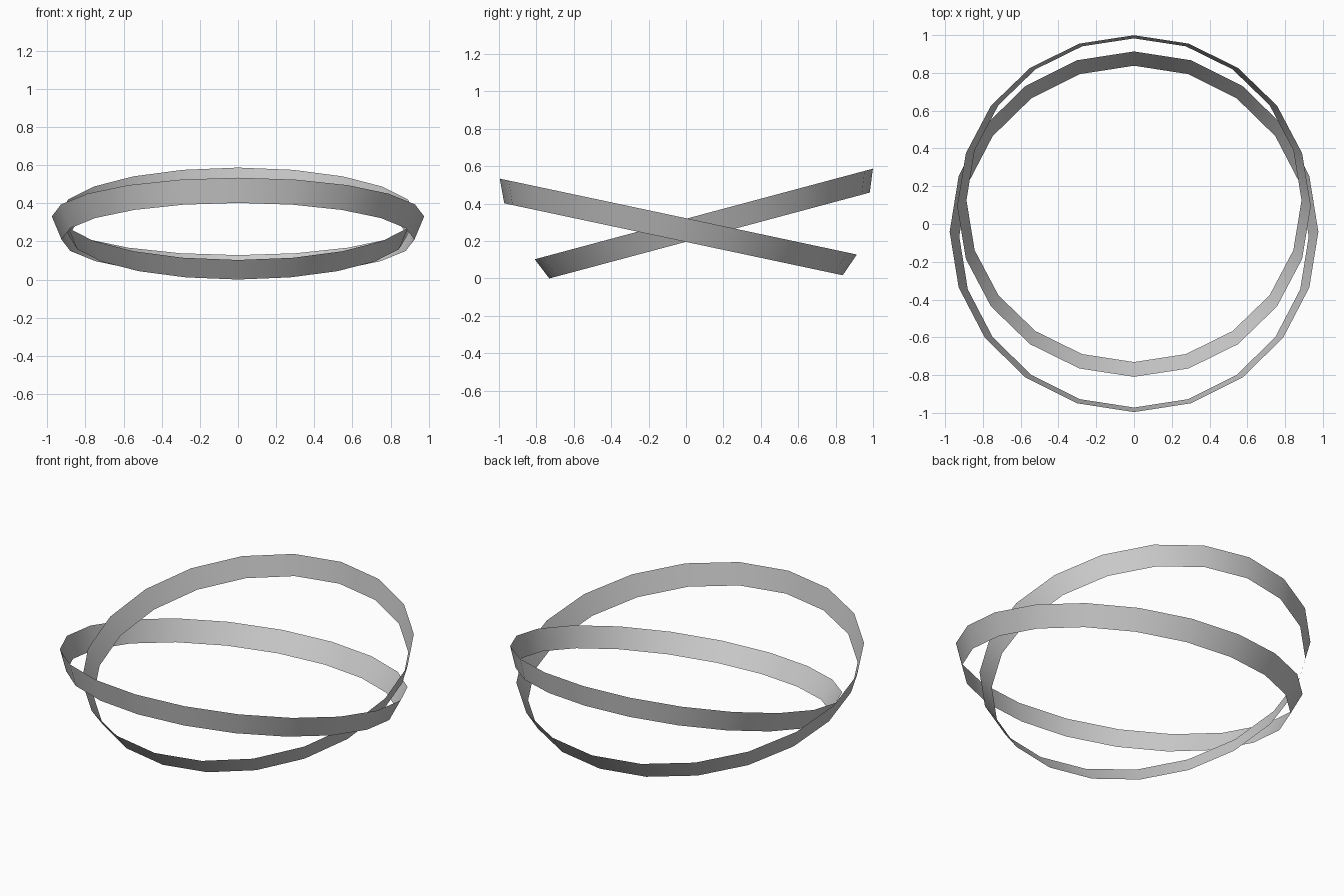
import bpy, bmesh
from math import radians
from mathutils import Matrix

if "Cube" in bpy.data.objects:
    bpy.data.objects.remove(bpy.data.objects["Cube"])


def band(name, r_low, r_top, height, tilt, y, z):
    """Open, single-sheet conical band tilted about the x axis."""
    bm = bmesh.new()
    bmesh.ops.create_cone(bm, cap_ends=False, segments=20,
                          radius1=r_low, radius2=r_top, depth=height)
    for f in bm.faces:
        f.smooth = True
    bm.transform(Matrix.Translation((0, y, z)) @ Matrix.Rotation(radians(tilt), 4, 'X'))
    me = bpy.data.meshes.new(name)
    bm.to_mesh(me)
    bm.free()
    ob = bpy.data.objects.new(name, me)
    bpy.context.collection.objects.link(ob)


# Band rising towards the back
band("inner_band", 0.887, 0.936, 0.119, 15, 0.1105, 0.287)
# Slightly larger band rising towards the front
band("outer_band", 0.925, 0.976, 0.124, -12, -0.054, 0.270)
